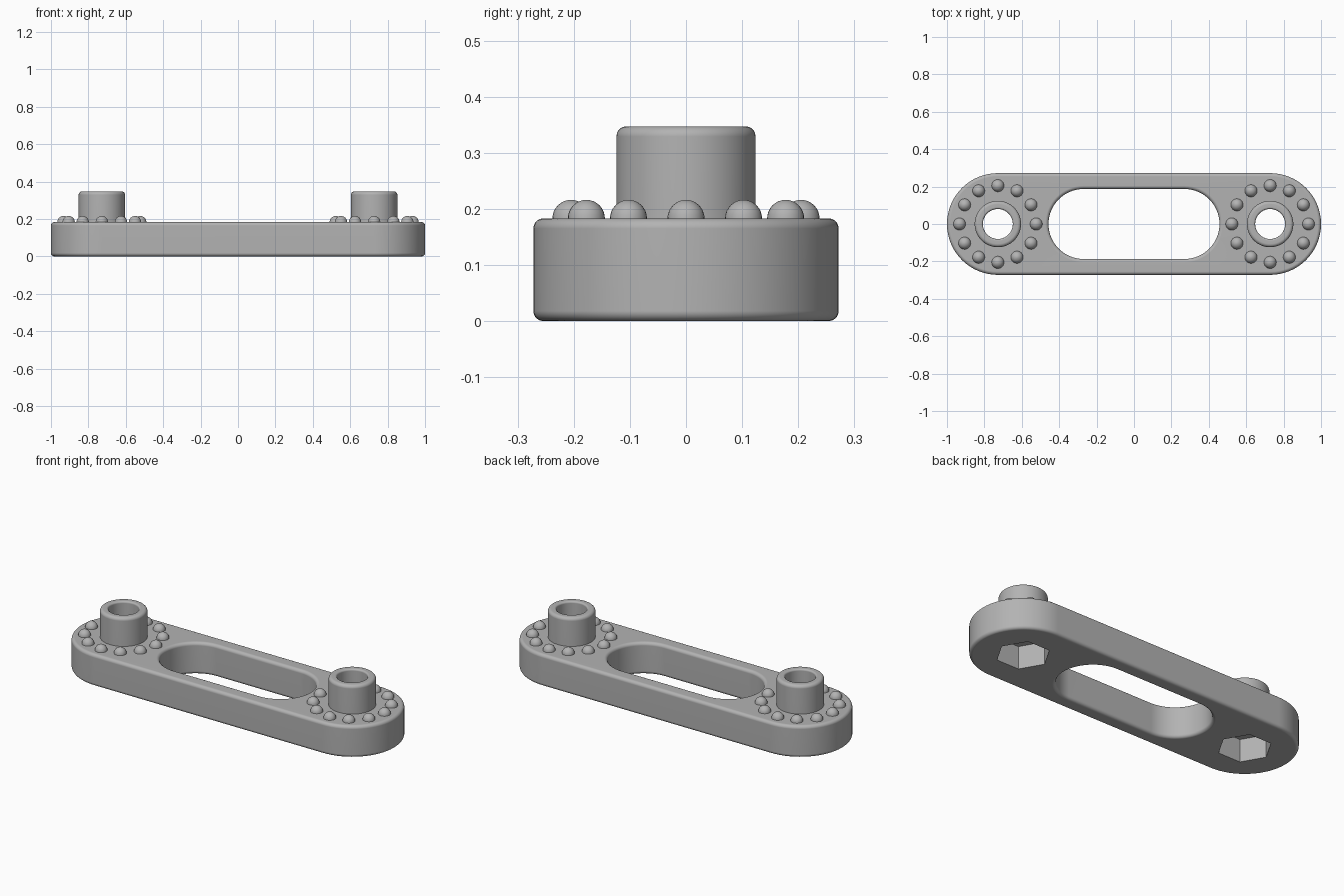
import bpy, bmesh
from math import sin, cos, pi, radians
from mathutils import Matrix

if "Cube" in bpy.data.objects:
    bpy.data.objects.remove(bpy.data.objects["Cube"])

HEIGHT, END_X, FILLET, BORE = 0.183, 0.728, 0.018, 0.08
SEG = 64

grey = bpy.data.materials.new("plain_grey")
grey.use_nodes = True
grey.diffuse_color = (0.45, 0.45, 0.45, 1)
grey.node_tree.nodes["Principled BSDF"].inputs["Base Color"].default_value = (0.45, 0.45, 0.45, 1)


def make_object(name, bm):
    bmesh.ops.recalc_face_normals(bm, faces=bm.faces)
    mesh = bpy.data.meshes.new(name)
    bm.to_mesh(mesh)
    bm.free()
    mesh.materials.append(grey)
    obj = bpy.data.objects.new(name, mesh)
    bpy.context.collection.objects.link(obj)
    return obj


def smooth(obj):
    bpy.ops.object.select_all(action='DESELECT')
    obj.select_set(True)
    bpy.context.view_layer.objects.active = obj
    bpy.ops.object.shade_smooth_by_angle(angle=radians(32))
    obj.modifiers.new("even_normals", 'WEIGHTED_NORMAL').keep_sharp = True


def arc(cx, cz, r, start, end, steps=5):
    angles = [radians(start + (end - start) * i / steps) for i in range(steps + 1)]
    return [(cx + r * cos(a), cz + r * sin(a)) for a in angles]


def loft(bm, rings, closed=False):
    loops = [[bm.verts.new(p) for p in ring] for ring in rings]
    pairs = list(zip(loops, loops[1:])) + ([(loops[-1], loops[0])] if closed else [])
    for a, b in pairs:
        for i in range(len(a)):
            j = (i + 1) % len(a)
            bm.faces.new((a[i], a[j], b[j], b[i]))


def stadium(half, r, z):
    ring = []
    for side, start in ((1, -pi / 2), (-1, pi / 2)):
        for i in range(33):
            a = start + pi * i / 32
            ring.append((side * half + r * cos(a), r * sin(a), z))
    return ring


def circle(x, r, z):
    return [(x + r * cos(2 * pi * i / SEG), r * sin(2 * pi * i / SEG), z) for i in range(SEG)]


# Link plate: rounded outer wall, then the long slot wall
f = FILLET
outer = (arc(0.272 - f, f, f, -90, 0) + arc(0.272 - f, HEIGHT - f, f, 0, 90))
slot = (arc(0.187 + f, HEIGHT - f, f, 90, 180) + arc(0.187 + f, f, f, 180, 270))
rings = [stadium(END_X, r, z) for r, z in outer] + [stadium(0.27, r, z) for r, z in slot]
bm = bmesh.new()
loft(bm, rings, closed=True)
plate = make_object("link_plate", bm)


# Bores and hexagonal nut pockets cut into the plate
def cutter(name, sides, r, bottom, top):
    bm = bmesh.new()
    for x in (-END_X, END_X):
        bmesh.ops.create_cone(bm, cap_ends=True, segments=sides, radius1=r, radius2=r,
                              depth=top - bottom,
                              matrix=Matrix.Translation((x, 0, (top + bottom) / 2))
                              @ Matrix.Rotation(pi / 2, 4, 'Z'))
        if sides == 6:
            # Turn each pocket so that two corners lie along the plate
            new = [v for v in bm.verts if abs(v.co.x - x) < 0.3]
            bmesh.ops.delete(bm, geom=new, context='VERTS')
            low = [bm.verts.new((x + r * cos(i * pi / 3), r * sin(i * pi / 3), bottom)) for i in range(6)]
            high = [bm.verts.new((v.co.x, v.co.y, top)) for v in low]
            bm.faces.new(low)
            bm.faces.new(high)
            for i in range(6):
                j = (i + 1) % 6
                bm.faces.new((low[i], low[j], high[j], high[i]))
    obj = make_object(name, bm)
    obj.hide_render = True
    mod = plate.modifiers.new(name, 'BOOLEAN')
    mod.operation, mod.solver, mod.object = 'DIFFERENCE', 'EXACT', obj
    return obj


cutters = [cutter("nut_pocket_cutter", 6, 0.14, -0.1, 0.13),
           cutter("bore_cutter", SEG, BORE, -0.2, 0.4)]
bpy.context.view_layer.update()
evaluated = plate.evaluated_get(bpy.context.evaluated_depsgraph_get())
cut_mesh = bpy.data.meshes.new_from_object(evaluated)
plate.modifiers.clear()
plate.data = cut_mesh
for c in cutters:
    bpy.data.objects.remove(c)
smooth(plate)

# Hollow boss and ring of domed studs at each end
TOP, LIP = 0.347, 0.01
profile = ([(0.124, HEIGHT)] + arc(0.124 - f, TOP - f, f, 0, 90)
           + arc(BORE + LIP, TOP - LIP, LIP, 90, 180) + [(BORE, HEIGHT)])
for side, x in (("left", END_X), ("right", -END_X)):
    bm = bmesh.new()
    loft(bm, [circle(x, r, z) for r, z in profile])
    smooth(make_object(side + "_boss", bm))

    bm = bmesh.new()
    for i in range(12):
        a = i * pi / 6
        bmesh.ops.create_uvsphere(bm, u_segments=24, v_segments=16, radius=0.033,
                                  matrix=Matrix.Translation((x + 0.205 * cos(a), 0.205 * sin(a), HEIGHT)))
    below = [v for v in bm.verts if v.co.z < HEIGHT - 0.001]
    bmesh.ops.delete(bm, geom=below, context='VERTS')
    smooth(make_object(side + "_studs", bm))
